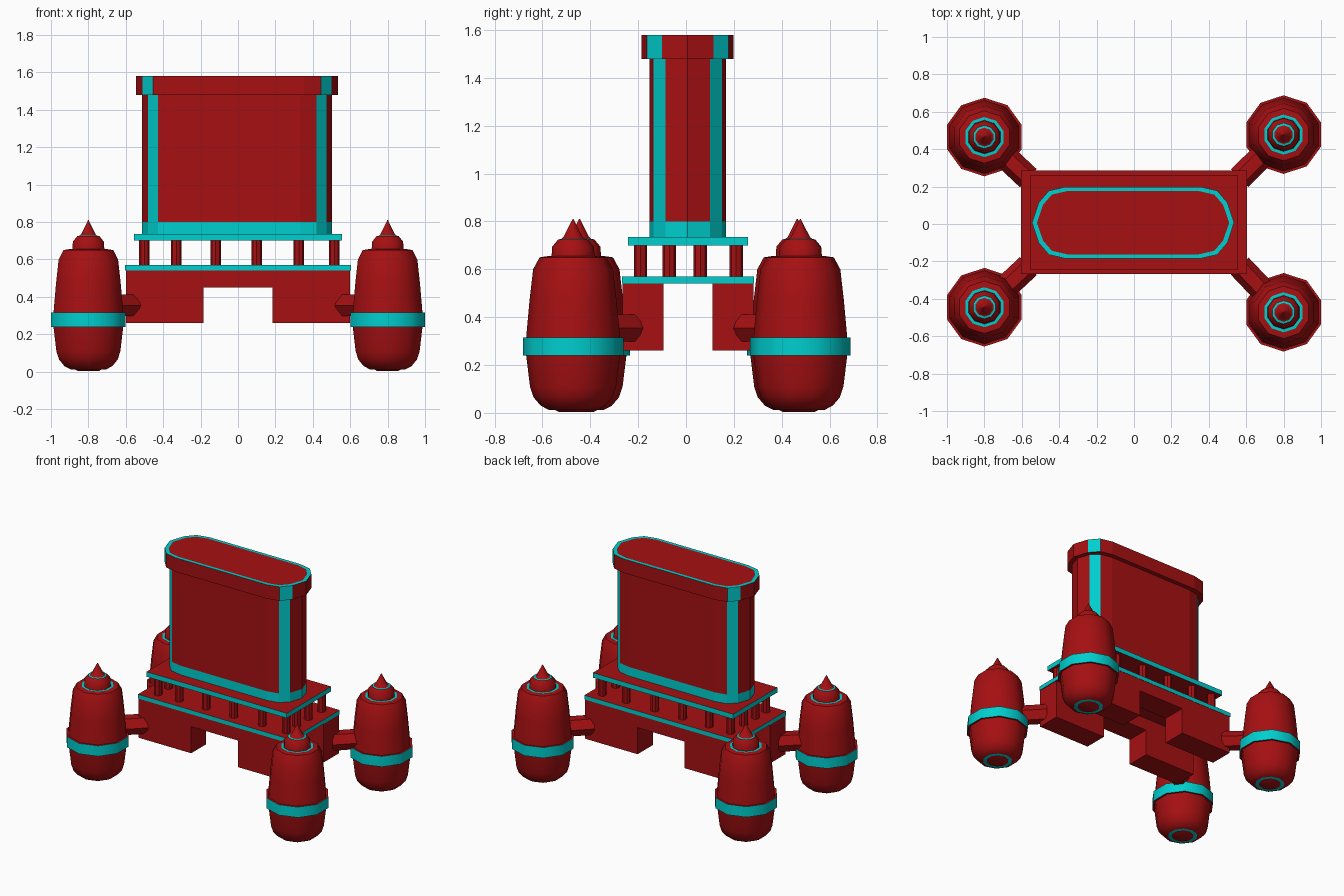
import bpy, bmesh, math
from mathutils import Vector

if "Cube" in bpy.data.objects:
    bpy.data.objects.remove(bpy.data.objects["Cube"])


def material(name, color):
    m = bpy.data.materials.new(name)
    m.diffuse_color = color
    m.use_nodes = True
    m.node_tree.nodes["Principled BSDF"].inputs["Base Color"].default_value = m.diffuse_color
    return m


RED = material("red", (0.38, 0.005, 0.006, 1))
CYAN = material("cyan", (0.0, 0.62, 0.62, 1))


def finish(name, bm, smooth=False):
    bmesh.ops.recalc_face_normals(bm, faces=bm.faces)
    me = bpy.data.meshes.new(name)
    bm.to_mesh(me)
    bm.free()
    me.materials.append(RED)
    me.materials.append(CYAN)
    ob = bpy.data.objects.new(name, me)
    bpy.context.collection.objects.link(ob)
    if smooth:
        bpy.ops.object.select_all(action='DESELECT')
        ob.select_set(True)
        bpy.context.view_layer.objects.active = ob
        bpy.ops.object.shade_smooth_by_angle(angle=math.radians(40))
    return ob


def loft(name, rings, side_mat, smooth=False, cap=True):
    """Skin closed rings; side_mat(level, side) gives the material slot."""
    bm = bmesh.new()
    vs = [[bm.verts.new(p) for p in r] for r in rings]
    n = len(rings[0])
    for k in range(len(vs) - 1):
        for i in range(n):
            j = (i + 1) % n
            f = bm.faces.new((vs[k][i], vs[k][j], vs[k + 1][j], vs[k + 1][i]))
            f.material_index = side_mat(k, i)
    if cap:
        bm.faces.new(vs[0])
        bm.faces.new(vs[-1])
    return finish(name, bm, smooth)


def circle(x, y, z, r, n, start=math.pi / 2):
    return [(x + r * math.cos(start + math.tau * i / n),
             y + r * math.sin(start + math.tau * i / n), z) for i in range(n)]


def slab(name, x, y0, y1, z0, z1):
    rect = [(-x, y0), (x, y0), (x, y1), (-x, y1)]
    return loft(name, [[(a, b, z) for a, b in rect] for z in (z0, z1)], lambda k, i: 1)


# Pods: radius, height, material of the segment above
POD = [(0.06, 0.004, 0), (0.075, 0.012, 1), (0.1, 0.012, 0), (0.135, 0.03, 0),
       (0.165, 0.065, 0), (0.18, 0.11, 0), (0.196, 0.24, 0), (0.21, 0.24, 1),
       (0.21, 0.315, 0), (0.196, 0.315, 0), (0.182, 0.47, 0), (0.167, 0.60, 0),
       (0.14, 0.65, 0), (0.107, 0.655, 1), (0.09, 0.655, 0), (0.087, 0.695, 0),
       (0.062, 0.725, 1), (0.05, 0.727, 0), (0.04, 0.735, 0), (0.002, 0.81, 0)]

PODS = {"front_left": (-0.8, -0.445), "front_right": (0.8, -0.472),
        "back_left": (-0.8, 0.465), "back_right": (0.8, 0.478)}
for label, (px, py) in PODS.items():
    loft(label + "_pod", [circle(px, py, z, r, 10) for r, z, m in POD],
         lambda k, i: POD[k][2], smooth=True)
    # Hexagonal strut joining the pod to the body
    a = Vector((px, py, 0.355))
    b = Vector((math.copysign(0.565, px), 0.01 + math.copysign(0.235, py), 0.355))
    d = (b - a).normalized()
    side = d.cross(Vector((0, 0, 1)))
    ring = [side * 0.066 * math.cos(t) + Vector((0, 0, 0.066 * math.sin(t)))
            for t in (math.tau * i / 6 for i in range(6))]
    loft(label + "_strut", [[c + p for p in ring] for c in (a, b)], lambda k, i: 0)

# Two notched rails, each forming a pair of blocky feet
ARCH = [(-0.6, 0.26), (-0.185, 0.26), (-0.185, 0.45), (0.185, 0.45),
        (0.185, 0.26), (0.6, 0.26), (0.6, 0.54), (-0.6, 0.54)]
for label, y0, y1 in (("front_foot_rail", -0.265, -0.095), ("back_foot_rail", 0.11, 0.283)):
    loft(label, [[(x, y, z) for x, z in ARCH] for y in (y0, y1)], lambda k, i: 0)

# Decks with coloured edges
slab("lower_deck", 0.605, -0.267, 0.285, 0.54, 0.57)
slab("upper_deck", 0.555, -0.242, 0.26, 0.70, 0.735)

# Small columns around the edge, between the decks
spots = [(x, y) for x in (-0.5, -0.33, -0.12, 0.1, 0.325, 0.515) for y in (-0.19, 0.21)]
spots += [(x, y) for x in (-0.5, 0.515) for y in (-0.07, 0.06)]
for x, y in spots:
    loft("column", [circle(x, y, z, 0.028, 8) for z in (0.57, 0.70)],
         lambda k, i: 0, smooth=False)


# Tower with faceted rounded ends; corner facets are coloured
def oval(quarter, z, cx=-0.005, cy=0.007):
    right = [(x, -y) for x, y in reversed(quarter)] + quarter[1:]
    loop = right + [(-x, -y) for x, y in right]
    return [(cx + x, cy + y, z) for x, y in loop]


WALL = [(0.508, 0), (0.477, 0.093), (0.424, 0.143), (0.34, 0.16)]
CAP = [(0.54, 0), (0.505, 0.107), (0.45, 0.171), (0.36, 0.192)]
RIM = [(0.514, 0), (0.481, 0.096), (0.434, 0.15), (0.352, 0.169)]
STRIPES = (1, 4, 8, 11)

loft("tower", [oval(WALL, z) for z in (0.735, 0.80, 1.48)],
     lambda k, i: 1 if k == 0 or i in STRIPES else 0)
loft("tower_cap", [oval(CAP, 1.48), oval(CAP, 1.58), oval(RIM, 1.58)],
     lambda k, i: 1 if k == 1 or i in STRIPES else 0)
